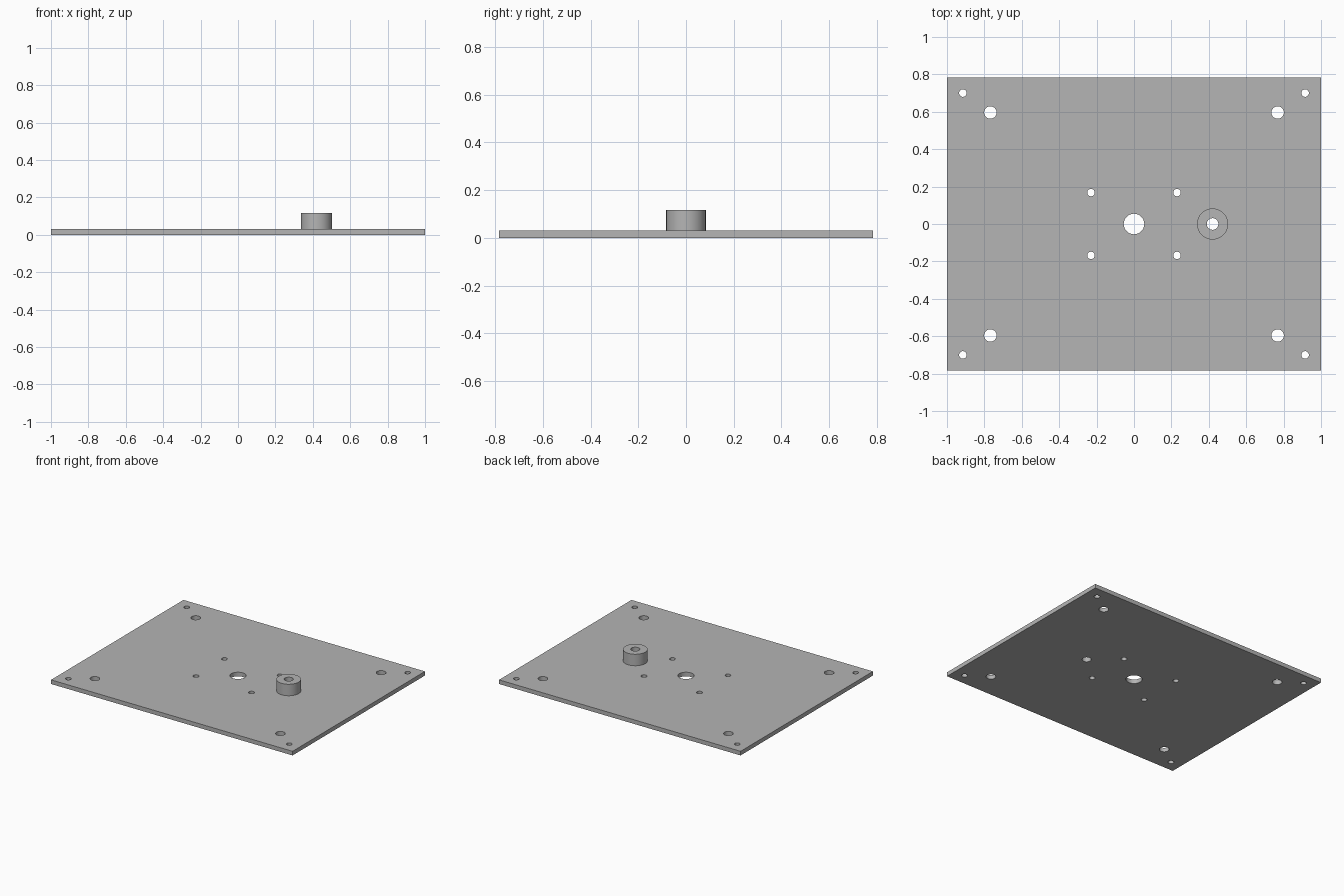
import bpy
import math

cube = bpy.data.objects.get("Cube")
if cube:
    bpy.data.objects.remove(cube, do_unlink=True)

HALF_X, HALF_Y = 1.0, 0.783
PLATE_TOP = 0.031
BOSS_TOP = 0.117
BOSS_X, BOSS_RADIUS, BOSS_BORE = 0.42, 0.083, 0.031

grey = bpy.data.materials.new("plain grey")
grey.use_nodes = True
colour = (0.46, 0.46, 0.46, 1)
grey.diffuse_color = colour
grey.node_tree.nodes["Principled BSDF"].inputs["Base Color"].default_value = colour


def cylinder(name, x, y, radius, bottom, top, sides=48):
    bpy.ops.mesh.primitive_cylinder_add(
        vertices=sides, radius=radius, depth=top - bottom,
        location=(x, y, (bottom + top) / 2))
    part = bpy.context.object
    part.name = name
    return part


def drill(part, x, y, radius):
    """Cut a vertical through hole."""
    cutter = cylinder("hole_cutter", x, y, radius, -0.1, 0.3)
    cutter.hide_render = True
    cut = part.modifiers.new("hole", "BOOLEAN")
    cut.operation = "DIFFERENCE"
    cut.solver = "EXACT"
    cut.object = cutter
    bpy.context.view_layer.objects.active = part
    bpy.ops.object.modifier_apply(modifier=cut.name)
    bpy.data.objects.remove(cutter, do_unlink=True)


def finish(part):
    part.data.materials.clear()
    part.data.materials.append(grey)
    bpy.ops.object.select_all(action="DESELECT")
    part.select_set(True)
    bpy.context.view_layer.objects.active = part
    bpy.ops.object.shade_smooth_by_angle(angle=math.radians(30))


# Base plate
bpy.ops.mesh.primitive_cube_add(size=1, location=(0, 0, PLATE_TOP / 2))
plate = bpy.context.object
plate.name = "base_plate"
plate.scale = (2 * HALF_X, 2 * HALF_Y, PLATE_TOP)
bpy.ops.object.transform_apply(location=False, rotation=False, scale=True)

# Centre hole and the bore under the boss
drill(plate, 0, 0, 0.055)
drill(plate, BOSS_X, 0, BOSS_BORE)

# Mirrored hole sets: corner screws, mounting holes, inner screws
for x, y, radius in ((0.915, 0.70, 0.02), (0.768, 0.596, 0.033), (0.23, 0.168, 0.02)):
    for side in (-1, 1):
        for end in (-1, 1):
            drill(plate, side * x, end * y, radius)
finish(plate)

# Raised boss with a through bore
boss = cylinder("boss", BOSS_X, 0, BOSS_RADIUS, PLATE_TOP, BOSS_TOP, 64)
drill(boss, BOSS_X, 0, BOSS_BORE)
finish(boss)
